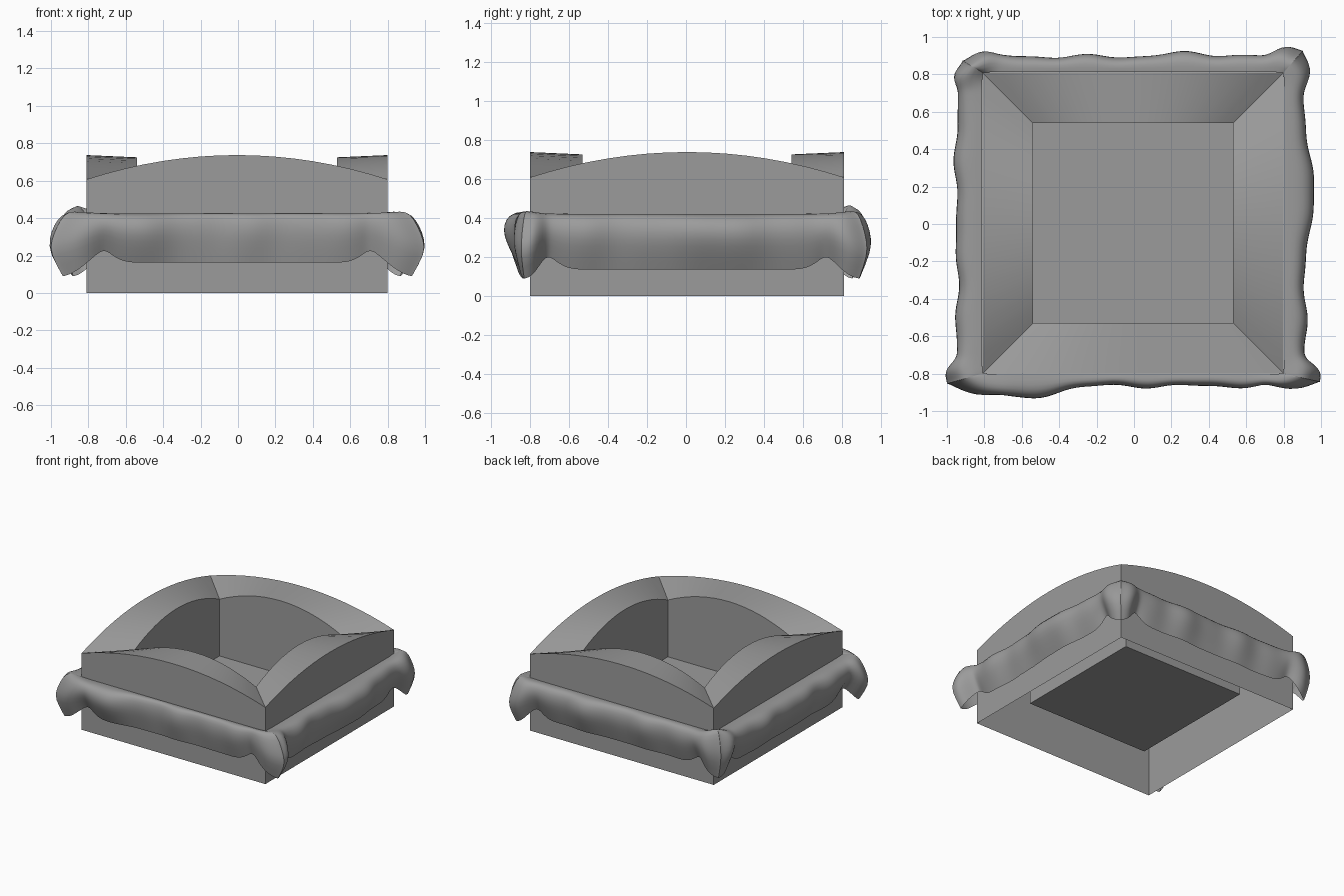
import bpy, bmesh, math
from mathutils import Vector

if "Cube" in bpy.data.objects:
    bpy.data.objects.remove(bpy.data.objects["Cube"])

CENTRE = Vector((-0.005, 0.005, 0))
HALF = 0.805
# side normals and tangents: front, right, back, left
SIDES = [(Vector((0, -1, 0)), Vector((1, 0, 0))), (Vector((1, 0, 0)), Vector((0, 1, 0))),
         (Vector((0, 1, 0)), Vector((-1, 0, 0))), (Vector((-1, 0, 0)), Vector((0, -1, 0)))]

grey = bpy.data.materials.new("dark_grey")
grey.diffuse_color = (0.33, 0.33, 0.33, 1)
grey.use_nodes = True
grey.node_tree.nodes["Principled BSDF"].inputs["Base Color"].default_value = grey.diffuse_color


def loft(name, rings, cap_last=False, angle=30):
    """Skin closed rings of equal length into one object."""
    bm = bmesh.new()
    loops = [[bm.verts.new(p) for p in ring] for ring in rings]
    n = len(rings[0])
    for a, b in zip(loops, loops[1:]):
        for i in range(n):
            j = (i + 1) % n
            bm.faces.new((a[i], a[j], b[j], b[i]))
    if cap_last:
        bm.faces.new(loops[-1])
    mesh = bpy.data.meshes.new(name)
    bm.to_mesh(mesh)
    bm.free()
    mesh.materials.append(grey)
    ob = bpy.data.objects.new(name, mesh)
    bpy.context.collection.objects.link(ob)
    bpy.ops.object.select_all(action='DESELECT')
    ob.select_set(True)
    bpy.context.view_layer.objects.active = ob
    bpy.ops.object.shade_smooth_by_angle(angle=math.radians(angle))
    return ob


def square_ring(half, height, steps=16):
    """Square ring whose height varies along each side."""
    ring = []
    for n, t in SIDES:
        for i in range(steps):
            s = -1 + 2 * i / steps
            ring.append(CENTRE + (n + t * s) * half + Vector((0, 0, height(s))))
    return ring


# Planter box: thin outer wall, arched sloping rim, inner well with a raised floor
def arch(s):
    return 0.737 - 0.13 * s * s


loft("arched_box", [
    square_ring(HALF, lambda s: 0.0),
    square_ring(HALF, arch),
    square_ring(0.535, lambda s: arch(s) - 0.012),
    square_ring(0.535, lambda s: 0.145)], cap_last=True, angle=45)

# Cloth skirt: profiles are (outward fraction, height), top edge to hem
SIDE_PROFILE = [(0, .42), (.45, .425), (.8, .41), (1, .36), (.98, .30), (.75, .23), (.45, .15)]
CORNER_PROFILE = [(0, .42), (.35, .44), (.6, .425), (.8, .36), (.97, .28), (1, .21), (.65, .09)]
# corner reach (x, y) and lift, each at the end of its side: FR, BR, BL, FL
CORNERS = [(Vector((.2, -.045, 0)), 0), (Vector((.105, .12, 0)), 0),
           (Vector((-.11, .065, 0)), .05), (Vector((-.195, -.055, 0)), 0)]
# bulge, extra bulge, position of the extra along the side, hem shift
BULGE = [(.065, .075, -.72, .012), (.115, .06, .2, -.015),
         (.085, .02, -.4, .0), (.135, .01, -.3, -.01)]
STEPS = 48


def smooth(x):
    x = min(max(x, 0), 1)
    return x * x * (3 - 2 * x)


def skirt_ring(row):
    ring = []
    side_out, side_z = SIDE_PROFILE[row]
    corner_out, corner_z = CORNER_PROFILE[row]
    low = row / (len(SIDE_PROFILE) - 1)
    for k, (n, t) in enumerate(SIDES):
        base, extra, where, hem = BULGE[k]
        for i in range(STEPS):
            s = math.sin(math.pi / 2 * (-1 + 2 * i / STEPS))
            w = smooth((abs(s) - .88) / .12)
            reach, lift = CORNERS[k if s > 0 else k - 1]
            out = base + extra * math.exp(-((s - where) / .22) ** 2)
            out += .009 * math.sin(11 * s + 2 * k + low) + .005 * math.sin(19 * s + k)
            p = CENTRE + (n + t * s) * HALF
            p += n * (.004 + side_out * out) * (1 - w) + reach * corner_out * w
            # folds either side of each corner tip
            p += n * .04 * corner_out * math.sin(math.pi * w)
            rise = .08 * math.exp(-((abs(s) - .92) / .11) ** 2) * low ** 2 * (1 - w)
            p.z = (side_z + hem * low + rise) * (1 - w)
            p.z += (corner_z + lift * math.sin(math.pi * low)) * w
            ring.append(p)
    return ring


skirt = loft("cloth_skirt", [skirt_ring(r) for r in range(len(SIDE_PROFILE))], angle=80)
sub = skirt.modifiers.new("soften", 'SUBSURF')
sub.levels = sub.render_levels = 1
